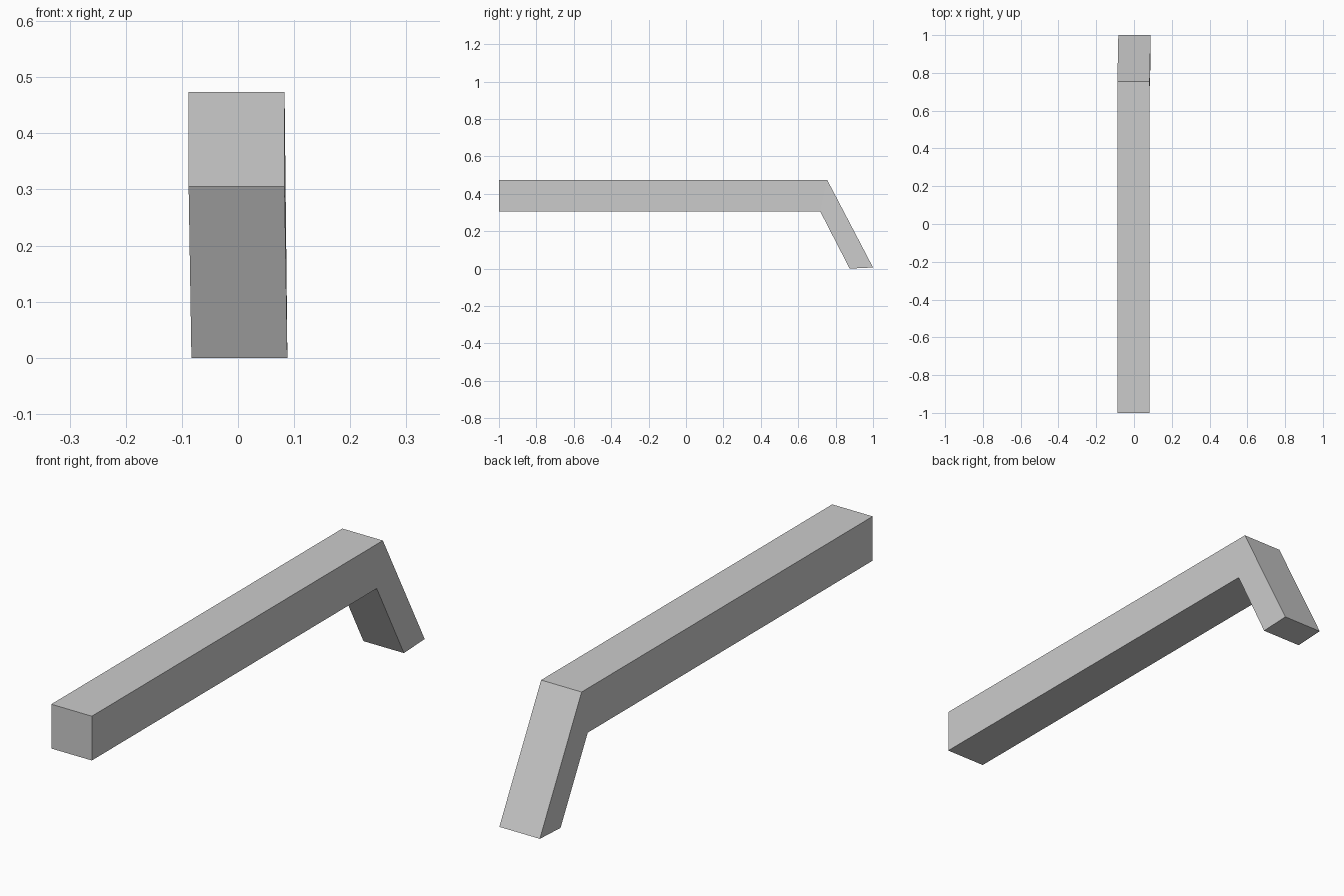
import bpy, bmesh

if "Cube" in bpy.data.objects:
    bpy.data.objects.remove(bpy.data.objects["Cube"])


def sweep(name, sections):
    """Skin a row of four-cornered sections and cap both ends."""
    bm = bmesh.new()
    rings = [[bm.verts.new(p) for p in s] for s in sections]
    for a, b in zip(rings, rings[1:]):
        for i in range(4):
            j = (i + 1) % 4
            bm.faces.new((a[i], a[j], b[j], b[i]))
    bm.faces.new(rings[0])
    bm.faces.new(rings[-1])
    bmesh.ops.recalc_face_normals(bm, faces=bm.faces)
    mesh = bpy.data.meshes.new(name)
    bm.to_mesh(mesh)
    bm.free()
    obj = bpy.data.objects.new(name, mesh)
    bpy.context.collection.objects.link(obj)
    return obj


def section(x0, x1, bottom, top):
    """Corners from the inner (bottom) and outer (top) y, z points."""
    return [(x0, *bottom), (x1, *bottom), (x1, *top), (x0, *top)]


# Square beam bending at a mitre into a short, slightly skewed slanted leg
sweep("bent_beam", [
    section(-0.088, 0.083, (-1.0, 0.305), (-1.0, 0.474)),
    section(-0.088, 0.083, (0.718, 0.305), (0.755, 0.474)),
    section(-0.083, 0.088, (0.875, 0.0), (1.0, 0.006)),
])
